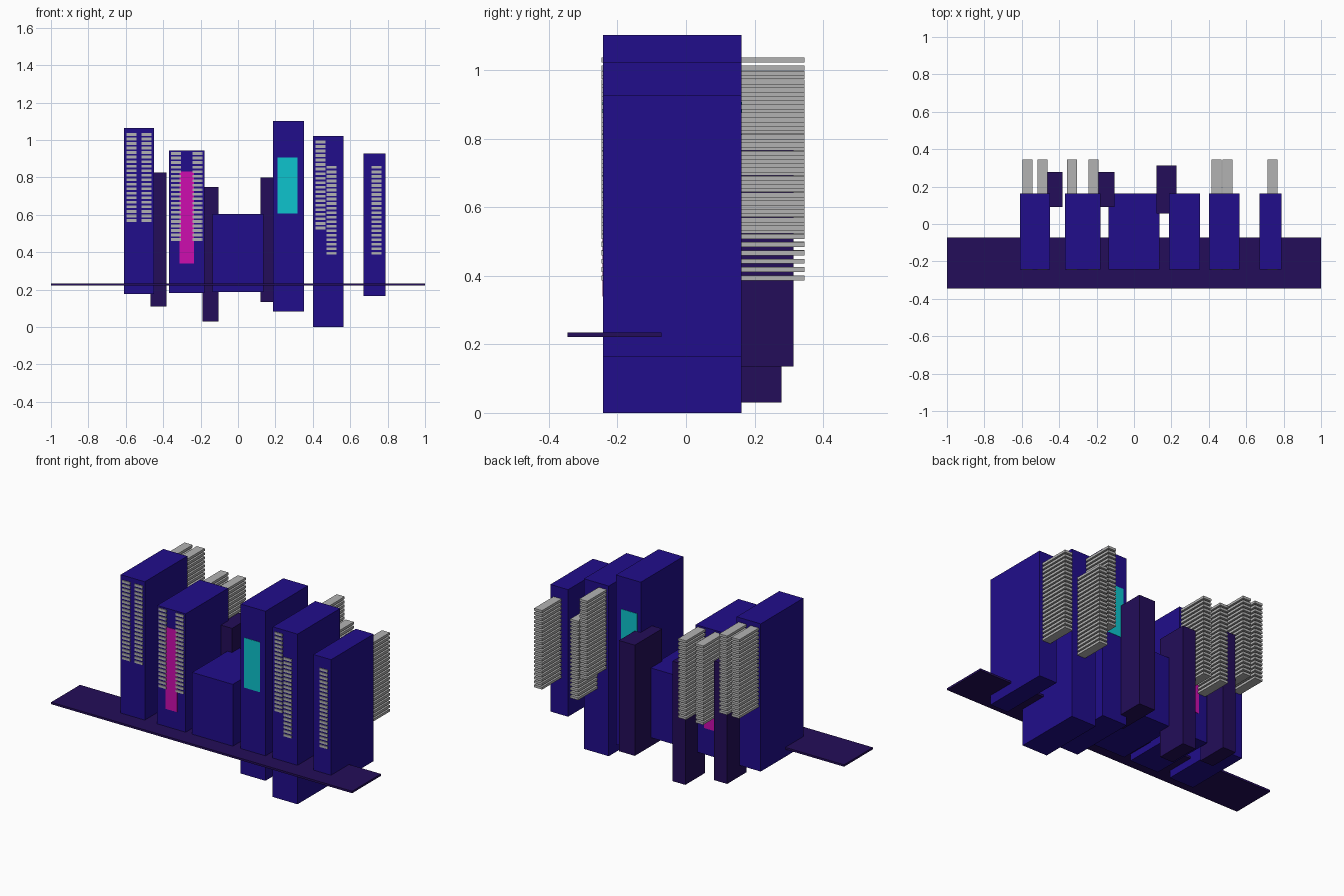
import bpy
import bmesh

cube = bpy.data.objects.get("Cube")
if cube:
    bpy.data.objects.remove(cube, do_unlink=True)


def material(name, rgb):
    m = bpy.data.materials.new(name)
    m.use_nodes = True
    m.diffuse_color = (*rgb, 1)
    m.node_tree.nodes["Principled BSDF"].inputs["Base Color"].default_value = (*rgb, 1)
    return m


BLUE = material("deep blue", (0.015, 0.004, 0.26))
PURPLE = material("dark purple", (0.017, 0.004, 0.10))
GREY = material("light grey", (0.45, 0.45, 0.45))
CYAN = material("cyan", (0.004, 0.55, 0.61))
PINK = material("magenta", (0.61, 0.004, 0.43))


def box(name, xs, ys, zs, mat):
    """Box spanning the given x, y and z ranges."""
    bm = bmesh.new()
    bmesh.ops.create_cube(bm, size=1)
    for v in bm.verts:
        for i, (lo, hi) in enumerate((xs, ys, zs)):
            v.co[i] = lo if v.co[i] < 0 else hi
    mesh = bpy.data.meshes.new(name)
    bm.to_mesh(mesh)
    bm.free()
    mesh.materials.append(mat)
    obj = bpy.data.objects.new(name, mesh)
    bpy.context.collection.objects.link(obj)
    return obj


# Street slab
box("street", (-1, 1), (-0.345, -0.072), (0.222, 0.234), PURPLE)

# Main towers, left to right across the front
FRONT, BACK = -0.242, 0.162
towers = [(-0.61, -0.45, 0.178, 1.065), (-0.368, -0.178, 0.182, 0.945),
          (-0.135, 0.135, 0.187, 0.605), (0.187, 0.352, 0.084, 1.102),
          (0.40, 0.565, 0, 1.022), (0.67, 0.788, 0.165, 0.928)]
for x0, x1, z0, z1 in towers:
    box("tower", (x0, x1), (FRONT, BACK), (z0, z1), BLUE)

# Slim towers standing behind
box("rear_tower", (-0.468, -0.382), (0.092, 0.278), (0.11, 0.826), PURPLE)
box("rear_tower", (-0.19, -0.104), (0.092, 0.278), (0.03, 0.75), PURPLE)
box("rear_tower", (0.12, 0.226), (0.055, 0.314), (0.135, 0.80), PURPLE)

# Coloured panels showing on both faces of their towers
for name, xs, zs, mat in (("magenta_panel", (-0.312, -0.234), (0.34, 0.833), PINK),
                          ("cyan_panel", (0.21, 0.317), (0.607, 0.907), CYAN)):
    box(name + "_front", xs, (FRONT - 0.002, FRONT + 0.002), zs, mat)
    box(name + "_back", xs, (BACK - 0.002, BACK + 0.002), zs, mat)

# Window columns: stacked bars running through each tower and out of its back
WIDTH, HEIGHT, STEP, COUNT = 0.053, 0.0145, 0.0242, 20
columns = [(-0.597, 1.037), (-0.516, 1.037), (-0.357, 0.935), (-0.243, 0.935),
           (0.414, 0.997), (0.474, 0.861), (0.714, 0.861)]
for x, top in columns:
    bottom = top - HEIGHT - STEP * (COUNT - 1)
    bars = box("window_bars", (x, x + WIDTH), (-0.247, 0.346), (bottom, bottom + HEIGHT), GREY)
    stack = bars.modifiers.new("stack", "ARRAY")
    stack.count = COUNT
    stack.use_relative_offset = False
    stack.use_constant_offset = True
    stack.constant_offset_displace = (0, 0, STEP)
